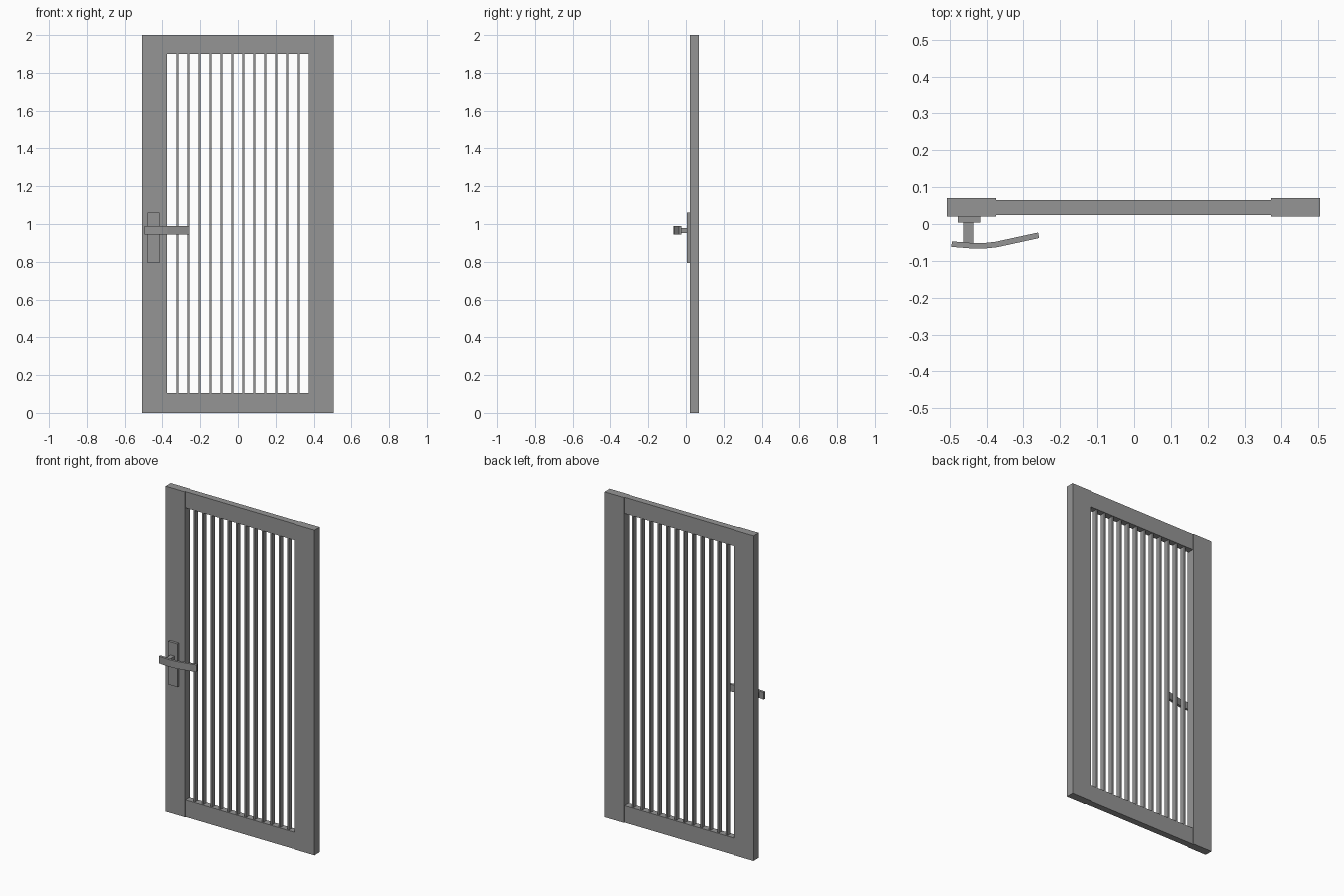
import bpy
import bmesh

if "Cube" in bpy.data.objects:
    bpy.data.objects.remove(bpy.data.objects["Cube"])

grey = bpy.data.materials.new("grey metal")
grey.use_nodes = True
colour = (0.3, 0.3, 0.3, 1)
grey.diffuse_color = colour
grey.node_tree.nodes["Principled BSDF"].inputs["Base Color"].default_value = colour


def prism(name, outline, z0, z1):
    """Extrude an xy outline (anticlockwise) from z0 up to z1."""
    bm = bmesh.new()
    face = bm.faces.new([bm.verts.new((x, y, z0)) for x, y in outline])
    top = bmesh.ops.extrude_face_region(bm, geom=[face])["geom"]
    verts = [v for v in top if isinstance(v, bmesh.types.BMVert)]
    bmesh.ops.translate(bm, verts=verts, vec=(0, 0, z1 - z0))
    bmesh.ops.recalc_face_normals(bm, faces=bm.faces)
    mesh = bpy.data.meshes.new(name)
    bm.to_mesh(mesh)
    bm.free()
    mesh.materials.append(grey)
    obj = bpy.data.objects.new(name, mesh)
    bpy.context.collection.objects.link(obj)
    return obj


def box(name, x0, x1, y0, y1, z0, z1):
    return prism(name, [(x0, y0), (x1, y0), (x1, y1), (x0, y1)], z0, z1)


# Frame: two thick stiles and two thinner rails
LEFT, RIGHT = -0.375, 0.372
box("right_stile", -0.507, LEFT, 0.02, 0.07, 0, 2)
box("left_stile", RIGHT, 0.505, 0.02, 0.07, 0, 2)
box("bottom_rail", LEFT, RIGHT, 0.025, 0.065, 0, 0.104)
box("top_rail", LEFT, RIGHT, 0.025, 0.065, 1.9, 2)

# Evenly spaced upright bars
for i in range(12):
    x = -0.32 + i * 0.0583
    box(f"bar_{i + 1}", x - 0.005, x + 0.005, 0.03, 0.06, 0.104, 1.9)

# Lock plate and handle stem
box("lock_plate", -0.478, -0.416, 0.004, 0.02, 0.794, 1.06)
box("handle_stem", -0.462, -0.435, -0.052, 0.004, 0.953, 0.98)

# Bent lever handle
front = [(-0.495, -0.062), (-0.445, -0.066), (-0.41, -0.067), (-0.372, -0.063), (-0.257, -0.038)]
back = [(-0.26, -0.023), (-0.375, -0.048), (-0.41, -0.052), (-0.445, -0.051), (-0.494, -0.047)]
prism("lever_handle", front + back, 0.945, 0.989)
